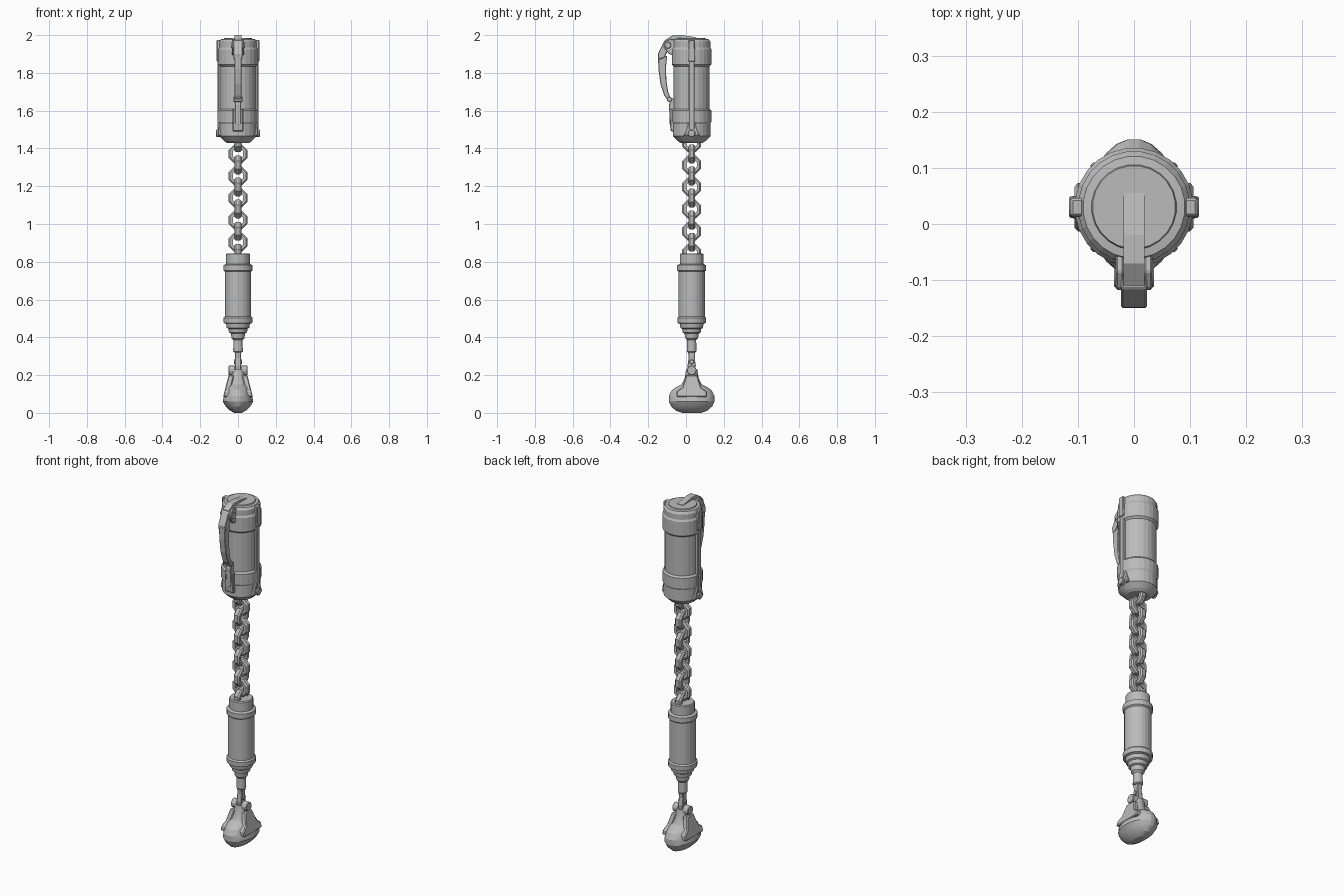
import bpy, bmesh, math
from mathutils import Vector

if "Cube" in bpy.data.objects:
    bpy.data.objects.remove(bpy.data.objects["Cube"])

CY = 0.03  # the long axis sits slightly behind the origin
steel = bpy.data.materials.new("grey_steel")
steel.use_nodes = True
GREY = (0.5, 0.5, 0.5, 1)
steel.diffuse_color = GREY
steel.node_tree.nodes["Principled BSDF"].inputs["Base Color"].default_value = GREY


def finish(name, bm, bevel=0.0):
    bmesh.ops.recalc_face_normals(bm, faces=bm.faces)
    me = bpy.data.meshes.new(name)
    bm.to_mesh(me)
    bm.free()
    me.materials.append(steel)
    ob = bpy.data.objects.new(name, me)
    bpy.context.collection.objects.link(ob)
    if bevel:
        mod = ob.modifiers.new("edge_bevel", "BEVEL")
        mod.width, mod.segments = bevel, 1
    return ob


def smooth(ob, degrees):
    bpy.ops.object.select_all(action="DESELECT")
    ob.select_set(True)
    bpy.context.view_layer.objects.active = ob
    bpy.ops.object.shade_smooth_by_angle(angle=math.radians(degrees))


def loft(name, rings, n=24):
    """Stack of elliptical rings (z, rx, ry) about the long axis, capped."""
    bm = bmesh.new()
    loops = []
    for z, rx, ry in rings:
        angles = [math.tau * (i + 0.5) / n for i in range(n)]
        loops.append([bm.verts.new((rx * math.cos(a), CY + ry * math.sin(a), z)) for a in angles])
    for a, b in zip(loops, loops[1:]):
        for i in range(n):
            j = (i + 1) % n
            bm.faces.new((a[i], a[j], b[j], b[i]))
    bm.faces.new(loops[0])
    bm.faces.new(loops[-1])
    return finish(name, bm)


def lathe(name, profile, n=24):
    return loft(name, [(z, r, r) for z, r in profile], n)


def plate(name, outline, x0, x1, bevel=0.0):
    """Side outline of (y, z) points extruded across x."""
    bm = bmesh.new()
    face = bm.faces.new([bm.verts.new((x0, y, z)) for y, z in outline])
    out = bmesh.ops.extrude_face_region(bm, geom=[face])
    moved = [v for v in out["geom"] if isinstance(v, bmesh.types.BMVert)]
    bmesh.ops.translate(bm, verts=moved, vec=(x1 - x0, 0, 0))
    return finish(name, bm, bevel)


def pin(name, y, z, r, x0, x1, n=12):
    ring = [math.tau * (i + 0.5) / n for i in range(n)]
    return plate(name, [(y + r * math.cos(a), z + r * math.sin(a)) for a in ring], x0, x1, 0.003)


def chain_link(name, z, sideways, tall=1.0):
    """Octagonal link with a rectangular wire section."""
    bm = bmesh.new()
    rings = []
    section = [(0.054, -0.01), (0.054, 0.01), (0.046, 0.018), (0.03, 0.018), (0.03, -0.018), (0.046, -0.018)]
    for i in range(8):
        a = math.tau * (i + 0.5) / 8
        ring = []
        for r, t in section:
            u, v = r * math.cos(a), z + tall * r * math.sin(a)
            ring.append(bm.verts.new((t, CY + u, v) if sideways else (u, CY + t, v)))
        rings.append(ring)
    for i in range(8):
        a, b = rings[i], rings[(i + 1) % 8]
        for k in range(6):
            m = (k + 1) % 6
            bm.faces.new((a[k], a[m], b[m], b[k]))
    return finish(name, bm)


# Upper canister with raised bands, domed lid and tapered base
canister = lathe("canister", [
    (1.43, 0.06), (1.44, 0.075), (1.465, 0.1), (1.53, 0.1), (1.54, 0.105), (1.6, 0.105),
    (1.61, 0.096), (1.835, 0.096), (1.845, 0.106), (1.925, 0.106), (1.935, 0.1),
    (1.965, 0.1), (1.978, 0.091), (1.98, 0.076), (1.986, 0.074)])
smooth(canister, 10)

# Side rails, upper clamps and hinge lugs on both sides
for side, label in ((1, "left"), (-1, "right")):
    plate(label + "_rail", [(CY - 0.016, 1.5), (CY + 0.016, 1.5), (CY + 0.016, 1.97), (CY - 0.016, 1.97)],
          side * 0.085, side * 0.108, 0.004)
    plate(label + "_clamp", [(CY - 0.02, 1.86), (CY + 0.02, 1.86), (CY + 0.016, 1.975), (CY - 0.016, 1.975)],
          side * 0.09, side * 0.113, 0.004)
    plate(label + "_lug", [(CY - 0.045, 1.465), (CY + 0.045, 1.465), (CY + 0.03, 1.51),
                           (CY + 0.016, 1.55), (CY - 0.016, 1.55), (CY - 0.03, 1.51)],
          side * 0.08, side * 0.106, 0.006)
    pin(label + "_lug_pin", CY, 1.48, 0.02, side * 0.09, side * 0.116)
    # Cheeks holding the lever pivot
    plate(label + "_lever_cheek", [(-0.055, 1.89), (-0.055, 1.975), (-0.085, 1.98), (-0.115, 1.962),
                                   (-0.118, 1.935), (-0.09, 1.9)], side * 0.018, side * 0.032, 0.003)

# Lever, its top strap and lower catch
plate("top_strap", [(0.055, 1.98), (0.055, 1.988), (-0.02, 2.0), (-0.07, 2.0), (-0.11, 1.975),
                    (-0.1, 1.94), (-0.06, 1.975)], -0.019, 0.019)
plate("lever_head", [(-0.09, 1.975), (-0.115, 1.97), (-0.15, 1.9), (-0.145, 1.87), (-0.115, 1.88),
                     (-0.095, 1.92)], -0.023, 0.023, 0.003)
plate("lever_arm", [(-0.148, 1.89), (-0.146, 1.82), (-0.135, 1.74), (-0.115, 1.68), (-0.09, 1.645),
                    (-0.078, 1.66), (-0.095, 1.7), (-0.104, 1.76), (-0.106, 1.83), (-0.1, 1.89)],
      -0.019, 0.019, 0.003)
pin("lever_pivot", -0.096, 1.947, 0.018, -0.036, 0.036)
pin("lever_tip_pin", -0.088, 1.66, 0.014, -0.024, 0.024)
plate("lever_catch", [(-0.06, 1.5), (-0.078, 1.5), (-0.086, 1.53), (-0.09, 1.63), (-0.08, 1.665), (-0.06, 1.665)],
      -0.016, 0.016, 0.003)
plate("catch_base", [(-0.06, 1.49), (-0.08, 1.49), (-0.084, 1.52), (-0.084, 1.61), (-0.06, 1.61)],
      -0.028, 0.028, 0.004)

# Chain of alternating links
for i in range(11):
    chain_link("chain_link_%d" % (i + 1), 1.43 - i * 0.0585, i % 2 == 0)

# Lower grip with end rings and stepped neck
grip = lathe("grip", [
    (0.32, 0.02), (0.325, 0.026), (0.385, 0.024), (0.395, 0.034), (0.42, 0.038), (0.425, 0.048),
    (0.445, 0.051), (0.45, 0.06), (0.472, 0.064), (0.476, 0.076), (0.503, 0.077), (0.51, 0.07),
    (0.748, 0.07), (0.754, 0.077), (0.782, 0.077), (0.788, 0.063), (0.84, 0.063), (0.845, 0.058)])
smooth(grip, 10)

# Swivel bar that joins the neck to the head
plate("swivel_bar", [(CY - 0.02, 0.33), (CY + 0.02, 0.33), (CY + 0.016, 0.29), (CY + 0.022, 0.25),
                     (CY + 0.016, 0.21), (CY - 0.016, 0.21), (CY - 0.022, 0.25), (CY - 0.016, 0.29)],
      -0.015, 0.015, 0.003)
pin("swivel_pin", CY, 0.27, 0.013, -0.022, 0.022)

# Rounded head with narrow stem
head = loft("head", [
    (0.0, 0.02, 0.05), (0.012, 0.042, 0.085), (0.035, 0.066, 0.11), (0.06, 0.081, 0.122), (0.09, 0.076, 0.122),
    (0.12, 0.065, 0.106), (0.135, 0.06, 0.085), (0.15, 0.05, 0.055), (0.18, 0.04, 0.038), (0.23, 0.033, 0.03)])
smooth(head, 20)

# Flared side plates and cross pins on the head
for side, label in ((1, "left"), (-1, "right")):
    flare = plate(label + "_head_plate", [
        (CY - 0.08, 0.085), (CY + 0.08, 0.085), (CY + 0.08, 0.115), (CY + 0.05, 0.135), (CY + 0.03, 0.2),
        (CY - 0.03, 0.2), (CY - 0.05, 0.135), (CY - 0.08, 0.115)], side * 0.02, side * 0.05, 0.005)
    # Lean the outer face outward to follow the flare of the head
    for v in flare.data.vertices:
        v.co.x += side * max(0.0, 0.2 - v.co.z) * 0.25
    pin(label + "_head_pin", CY, 0.225, 0.026, side * 0.015, side * 0.05)
